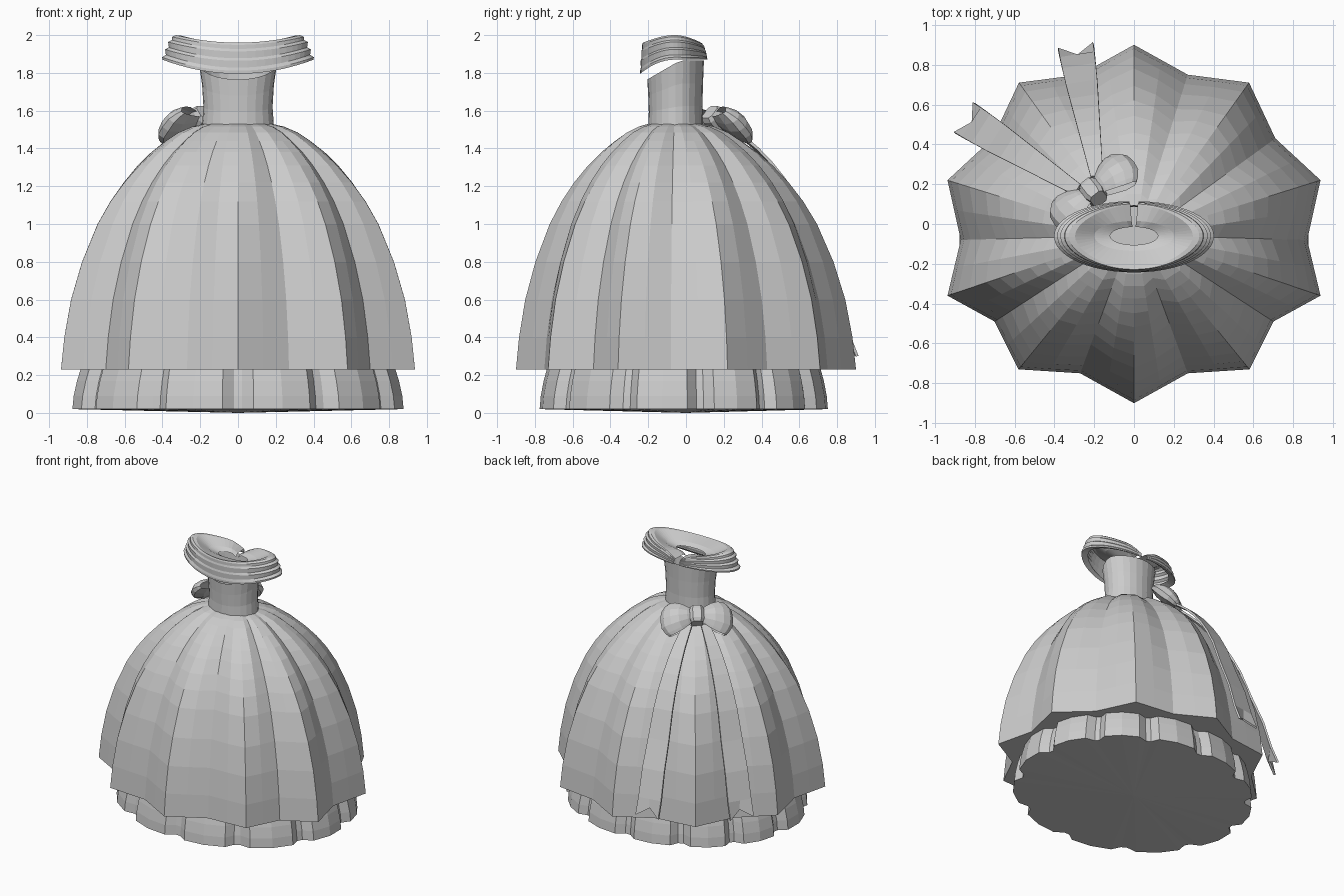
import bpy, math
from mathutils import Vector

if "Cube" in bpy.data.objects:
    bpy.data.objects.remove(bpy.data.objects["Cube"])

grey = bpy.data.materials.new("dress_grey")
grey.diffuse_color = (0.6, 0.6, 0.6, 1)
grey.use_nodes = True
grey.node_tree.nodes["Principled BSDF"].inputs["Base Color"].default_value = grey.diffuse_color


def loft(name, rings, closed=True, cap_first=False, cap_last=False):
    """Skin a list of point rings into one object."""
    n = len(rings[0])
    verts = [tuple(p) for r in rings for p in r]
    faces = []
    for i in range(len(rings) - 1):
        for j in range(n if closed else n - 1):
            k = (j + 1) % n
            faces.append((i * n + j, i * n + k, (i + 1) * n + k, (i + 1) * n + j))
    if cap_first:
        faces.append(tuple(reversed(range(n))))
    if cap_last:
        faces.append(tuple(range((len(rings) - 1) * n, len(rings) * n)))
    me = bpy.data.meshes.new(name)
    me.from_pydata(verts, [], faces)
    me.materials.append(grey)
    ob = bpy.data.objects.new(name, me)
    bpy.context.collection.objects.link(ob)
    return ob


def lerp(a, b, f):
    return a + (b - a) * f


# Skirt drop profile: (height, spread from waist 0 to hem 1)
DROP = [(0.23, 1), (0.4, .977), (0.6, .93), (0.8, .853), (1.0, .745), (1.12, .655), (1.22, .56),
        (1.31, .455), (1.38, .355), (1.44, .25), (1.485, .16), (1.515, .075), (1.53, 0)]

# Overskirt: star outline of ridges and valleys, front to back, mirrored in x
half = [(0, -.9), (.27, -.75), (.58, -.73), (.70, -.49), (.937, -.36), (.87, -.08),
        (.937, .22), (.71, .43), (.578, .71), (.27, .75), (0, .9)]
star = half + [(-x, y) for x, y in reversed(half[1:-1])]
hem = []
for i, p in enumerate(star):
    q = star[(i + 1) % len(star)]
    hem += [p, (lerp(p[0], q[0], .5), lerp(p[1], q[1], .5))]
rings = []
for z, f in DROP:
    ring = []
    for i, (x, y) in enumerate(hem):
        a = math.atan2(x, -(y + .04))
        w = .92 if i % 4 == 2 else 1.0             # gathered pleats at the waist
        g = 1 + .07 * (1 - f) * min(1, f * 6) if i % 2 else 1.0   # puff between pleats
        ring.append((lerp(.185 * w * math.sin(a), x, f) * g,
                     -.055 + (lerp(-.145 * w * math.cos(a), y + .055, f)) * g, z))
    rings.append(ring)
loft("overskirt", rings, cap_first=True)

# Underskirt: twelve flat-faced lobes with narrow grooves
def lobes(s, z):
    pts = []
    for i in range(12):
        for d, k in ((-.18, 1.0), (-.05, .94), (.05, .94), (.18, 1.0), (.5, 1.012)):
            a = (i + d) * math.tau / 12
            a += .12 * math.sin(a) * abs(math.sin(a))
            pts.append((.878 * s * k * math.sin(a), -.012 - .768 * s * k * math.cos(a), z))
    return pts

loft("underskirt", [[(0, 0, 0)] * 60, lobes(.998, .02), lobes(.99, .09), lobes(.97, .17),
                    lobes(.945, .24), lobes(.9, .32)])

# Bodice: oval tube with a neckline that rises towards the back
N = 24
rings = []
for f, rx, ry in ((0, .19, .145), (.3, .183, .142), (.65, .19, .145), (1, .207, .15)):
    r = []
    for i in range(N):
        a = i * math.tau / N
        c = math.cos(a)
        top = 1.765 + .10 * min(1, (1 - c) / 1.15)
        r.append((rx * math.sin(a), -.055 - ry * c, lerp(1.52, top, f)))
    rings.append(r)
loft("bodice", rings)

# Off-shoulder collar: folded band, split and dipping at the back, closing in to a small opening
FOLDS = [(.86, .10), (1.0, 0), (1.005, .10), (.955, .2), (.965, .42), (.915, .5),
         (.925, .72), (.875, .8), (.87, .93), (.82, 1.0), (.74, .97)]
M = 48
angles = [lerp(-math.pi + .06, math.pi - .06, i / M) for i in range(M + 1)]

def dip(a):
    return .045 * math.exp(-(math.sin(a) / .22) ** 2) if math.cos(a) < 0 else 0

rings = []
for s, h in FOLDS:
    r = []
    for a in angles:
        c, sn = math.cos(a), math.sin(a)
        side = sn * sn
        low = 1.795 + .075 * side if c > 0 else 1.87
        high = (1.96 if c > 0 else 1.95) + (.04 if c > 0 else .05) * side - dip(a)
        fy = .183 if c > 0 else .175
        k = lerp(1, s, .45 + .55 * side)
        r.append((.40 * s * sn, -.06 - fy * k * c, lerp(low, high, h)))
    rings.append(r)
for rx, ry, z in ((.2, .075, 1.935), (.12, .045, 1.915)):
    rings.append([(rx * math.sin(a), -.06 - ry * math.cos(a), z - .6 * dip(a)) for a in angles])
loft("collar", rings, closed=False)

# Bow at the back left, lying on the slope of the skirt
knot = Vector((-.20, .155, 1.545))
out = Vector((-.62, .78, 0)).normalized()
U = Vector((out.y, -out.x, 0))
V = (Vector((0, 0, 1)) * .68 - out * .73).normalized()
W = (Vector((0, 0, 1)) * .73 + out * .68).normalized()
LOOP = [(.02, .035, .045), (.07, .06, .065), (.13, .075, .095), (.19, .065, .115), (.235, .04, .12),
        (.255, .0, .12), (.235, -.035, .118), (.17, -.05, .10), (.09, -.035, .07), (.02, -.02, .045)]
for side, label in ((1, "right"), (-1, "left")):
    rings = []
    for u, w, hv in LOOP:
        r = []
        for t in (-1, -.85, -.5, 0, .5, .85, 1):
            tip = .22 * u * abs(t) ** 3
            r.append(knot + U * (u - tip) * side - Vector((0, 0, .12 * u))
                     + V * hv * t + W * w * (1 - .55 * t * t))
        rings.append(r)
    loft("bow_loop_" + label, rings, closed=False)

# Bow knot
sec = [(-1, -.6), (-.6, -1), (.6, -1), (1, -.6), (1, .6), (.6, 1), (-.6, 1), (-1, .6)]
rings = [[knot + U * .05 * s * a + W * (.055 * s * b + .01) + V * v for a, b in sec]
         for v, s in ((-.06, .8), (-.035, 1), (.035, 1), (.06, .8))]
loft("bow_knot", rings, cap_first=True, cap_last=True)

# Two ribbon tails lying on the skirt, with notched ends that kick outwards
KICK = {.28: .09, .4: .055, .6: .03}
for label, start, end in (("right", Vector((-.165, .11, 0)), Vector((-.275, .785, 0))),
                          ("left", Vector((-.17, .10, 0)), Vector((-.76, .475, 0)))):
    d = (end - start).normalized()
    side = Vector((d.y, -d.x, 0))
    rings = []
    for z, f in [(.28, .995)] + DROP[1:-2]:
        c = start.lerp(end, f) + d * (.022 + KICK.get(z, 0))
        w = lerp(.02, .09, f)
        cut = .05 if z < .3 else 0
        rings.append([c + side * w * t + Vector((0, 0, z + .02))
                      + (Vector((0, 0, cut)) - d * cut if t == 0 else Vector()) for t in (-1, 0, 1)])
    ob = loft("ribbon_tail_" + label, rings, closed=False)
    m = ob.modifiers.new("thickness", 'SOLIDIFY')
    m.thickness = .015
    m.offset = 0
